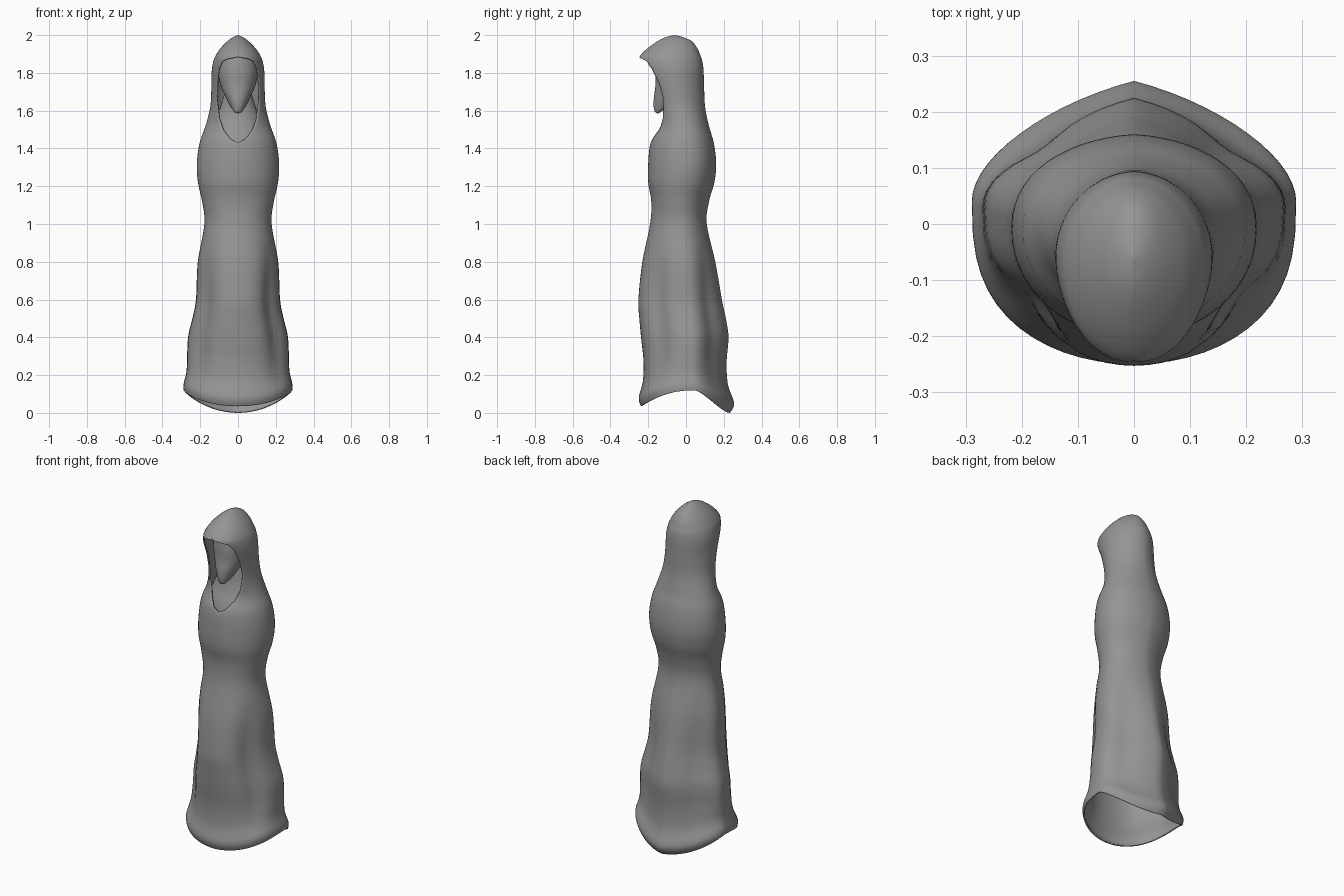
import bpy, bmesh, math

if "Cube" in bpy.data.objects:
    bpy.data.objects.remove(bpy.data.objects["Cube"])

grey = bpy.data.materials.new("grey_cloth")
grey.diffuse_color = (0.3, 0.3, 0.3, 1)
grey.use_nodes = True
grey.node_tree.nodes["Principled BSDF"].inputs["Base Color"].default_value = grey.diffuse_color


def spline(table, steps):
    """Smooth rows through the control rows (Catmull-Rom)."""
    rows = []
    for i in range(len(table) - 1):
        a, b, c, d = (table[min(max(k, 0), len(table) - 1)] for k in (i - 1, i, i + 1, i + 2))
        for s in range(steps):
            t = s / steps
            rows.append([0.5 * (2 * q + (r - p) * t + (2 * p - 5 * q + 4 * r - u) * t * t
                                + (3 * q - p - 3 * r + u) * t ** 3)
                         for p, q, r, u in zip(a, b, c, d)])
    rows.append(list(table[-1]))
    return rows


def lookup(pairs, z):
    for (z0, v0), (z1, v1) in zip(pairs, pairs[1:]):
        if z0 <= z <= z1:
            return v0 + (v1 - v0) * (z - z0) / (z1 - z0)
    return 0.0


# How boxy the robe is in front, how round and how ridged at the back, by height
FRONT_POWER = [(-1, .7), (.1, .72), (.5, .78), (1.0, .9), (1.3, 1), (3, 1)]
BACK_POWER = [(-1, 1), (.9, 1), (1.2, .85), (1.4, .85), (1.7, 1), (3, 1)]
RIDGE = [(-1, .35), (.5, .35), (1.0, .12), (1.4, .05), (3, 0)]


def loft(name, table, steps, cols, opening=(), robe=False):
    """Half shell from rows (z, half width, front y, back y, widest y), mirrored in x."""
    bm = bmesh.new()
    grid = []
    for z, w, yf, yb, yc in spline(table, steps):
        w = max(w, 0)
        gap = lookup(opening, z)
        t0 = math.asin(min(gap / w, 1)) if gap > 1e-4 else 0
        fp, bp, rd = (lookup(k, z) if robe else d for k, d in
                      ((FRONT_POWER, 1), (BACK_POWER, 1), (RIDGE, 0)))
        row = []
        for j in range(cols + 1):
            t = t0 + (math.pi - t0) * j / cols
            c, s = math.cos(t), math.sin(t)
            x = w * s if 0 < j < cols or gap > 1e-4 and j == 0 else 0
            if c > 0:
                y = yc + (yf - yc) * c ** fp
            else:
                y = yc + (yb - yc) * ((1 - rd) * (-c) ** bp + rd * (1 - s))
            h = z
            if robe:
                # hanging folds beside the front panel and at the back
                fold = math.sin(math.pi * min(max((z - 0.06) / 0.87, 0), 1))
                dent = 0.13 * math.exp(-((t - 0.95) / 0.3) ** 2) + 0.10 * math.exp(-((t - 2.4) / 0.3) ** 2)
                x *= 1 - fold * dent
                y = yc + (y - yc) * (1 - fold * dent)
                # wavy hem, raised at the sides
                if z < 0.35:
                    hem = 0.12 - (0.085 * c ** 1.5 if c > 0 else 0.12 * (-c) ** 1.7)
                    h = hem + z / 0.35 * (0.35 - hem)
            row.append(bm.verts.new((x, y, h)))
        grid.append(row)
    for a, b in zip(grid, grid[1:]):
        for j in range(cols):
            bm.faces.new((a[j], a[j + 1], b[j + 1], b[j]))
    bmesh.ops.remove_doubles(bm, verts=bm.verts, dist=0.0003)
    bmesh.ops.recalc_face_normals(bm, faces=bm.faces)
    # normals face outward
    if sum(f.normal.x * f.calc_area() for f in bm.faces) < 0:
        bmesh.ops.reverse_faces(bm, faces=bm.faces)
    me = bpy.data.meshes.new(name)
    bm.to_mesh(me)
    bm.free()
    me.shade_smooth()
    me.materials.append(grey)
    ob = bpy.data.objects.new(name, me)
    bpy.context.collection.objects.link(ob)
    mir = ob.modifiers.new("mirror", 'MIRROR')
    mir.use_clip = True
    return ob


# Hooded robe, hem to peak
robe_rows = [
    (0.00, .288, -.238, .232, .04), (0.05, .288, -.250, .255, .04), (0.15, .273, -.228, .222, .03),
    (0.27, .270, -.225, .215, .03), (0.40, .265, -.238, .225, .03), (0.50, .242, -.247, .211, .02),
    (0.60, .223, -.252, .190, .01), (0.80, .213, -.231, .155, .00), (1.00, .178, -.190, .110, -.02),
    (1.12, .190, -.184, .122, -.03), (1.22, .212, -.200, .150, -.02), (1.32, .218, -.200, .160, -.01),
    (1.43, .203, -.188, .147, -.01), (1.52, .172, -.152, .121, -.01), (1.62, .147, -.163, .101, -.03),
    (1.72, .141, -.190, .096, -.05), (1.81, .139, -.235, .093, -.06), (1.86, .131, -.250, .087, -.07),
    (1.89, .119, -.243, .077, -.075), (1.93, .093, -.204, .060, -.07), (1.968, .056, -.150, .030, -.065),
    (1.99, .025, -.105, -.018, -.06), (2.00, 0, -.060, -.060, -.06)]
hood_opening = [(1.43, 0), (1.445, .035), (1.50, .077), (1.56, .100), (1.65, .113), (1.75, .111),
                (1.82, .103), (1.86, .085), (1.875, .055), (1.885, 0)]
robe = loft("hooded_robe", robe_rows, 5, 28, hood_opening, True)
sol = robe.modifiers.new("cloth", 'SOLIDIFY')
sol.thickness = 0.008
sol.offset = -1

# Face and head in the hood, chin to crown
loft("head", [
    (1.585, 0, -.150, -.150, -.15), (1.592, .018, -.163, -.135, -.15), (1.62, .038, -.171, -.100, -.12),
    (1.67, .064, -.170, -.045, -.09), (1.73, .091, -.162, .010, -.06), (1.80, .104, -.160, .040, -.05),
    (1.87, .092, -.150, .040, -.05), (1.92, .060, -.120, .010, -.05), (1.94, 0, -.050, -.050, -.05)], 4, 16)

# Neck and chest under the opening
loft("neck_and_chest", [
    (1.36, .175, -.170, .115, -.01), (1.45, .165, -.155, .105, -.01), (1.53, .130, -.122, .085, -.02),
    (1.60, .100, -.105, .060, -.03), (1.70, .070, -.100, .040, -.03)], 4, 16)
